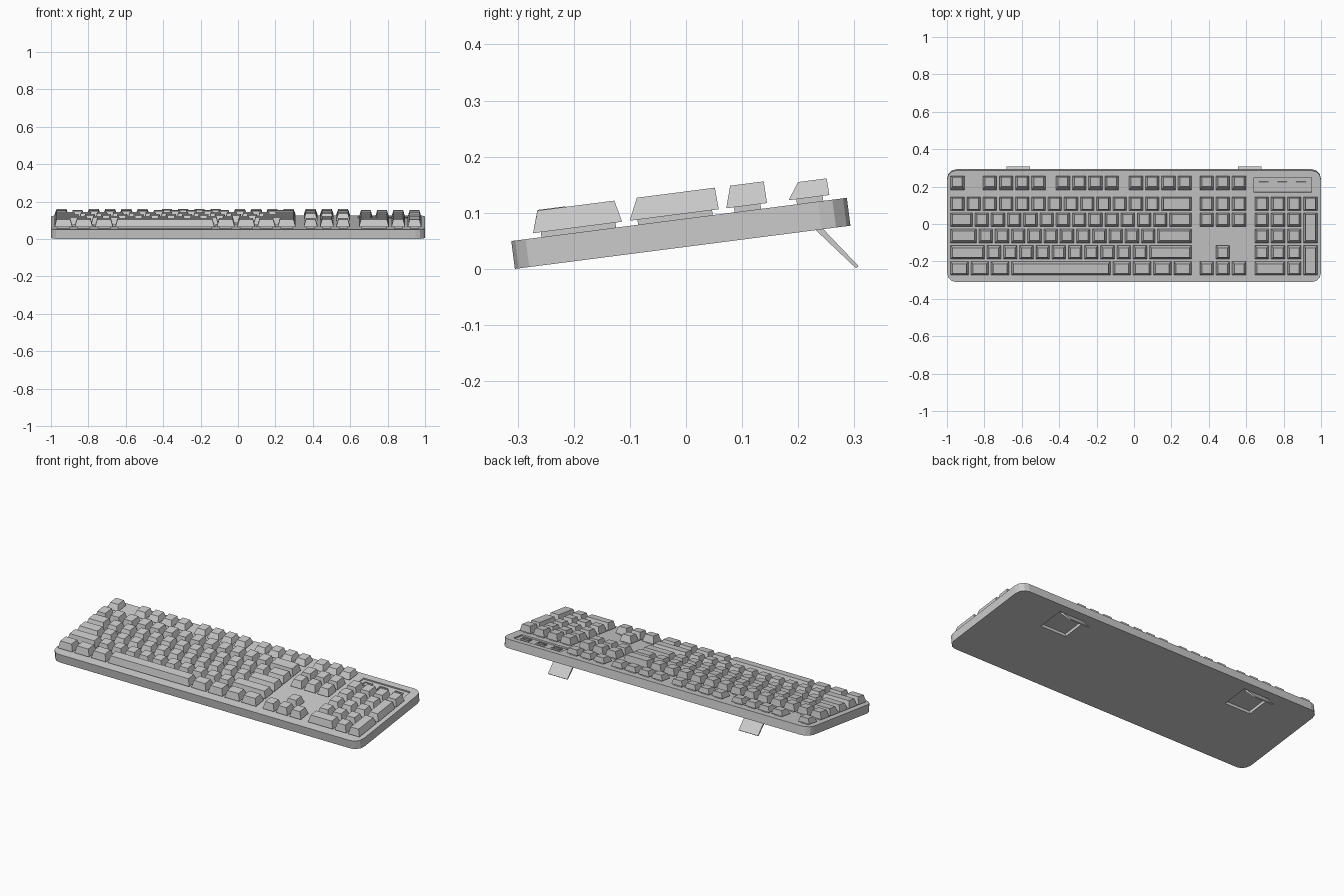
import bpy, bmesh, math
from mathutils import Matrix, Vector

cube = bpy.data.objects.get("Cube")
if cube:
    bpy.data.objects.remove(cube)

U = 0.0868            # key pitch
GAP = 0.0135          # space between keycaps
X0 = -0.9875          # left edge of the key grid
Y0 = 0.0335           # front edge of the key grid
LENGTH, THICK = 0.603, 0.05
TILT = Matrix.Translation((0, -0.305, 0)) @ Matrix.Rotation(math.radians(7.34), 4, 'X')

grey = bpy.data.materials.new("grey_plastic")
grey.use_nodes = True
colour = (0.6, 0.6, 0.6, 1)
grey.diffuse_color = colour
grey.node_tree.nodes["Principled BSDF"].inputs["Base Color"].default_value = colour


def finish(name, bm, matrix=TILT):
    """Turn a bmesh into a named object, tilted with the case."""
    bmesh.ops.recalc_face_normals(bm, faces=bm.faces)
    mesh = bpy.data.meshes.new(name)
    bm.to_mesh(mesh)
    bm.free()
    mesh.transform(matrix)
    mesh.materials.append(grey)
    obj = bpy.data.objects.new(name, mesh)
    bpy.context.collection.objects.link(obj)
    return obj


def loft(bm, lower, upper):
    """Close the space between two matching outlines."""
    a = [bm.verts.new(p) for p in lower]
    b = [bm.verts.new(p) for p in upper]
    bm.faces.new(a[::-1])
    bm.faces.new(b)
    n = len(a)
    for i in range(n):
        j = (i + 1) % n
        bm.faces.new((a[i], a[j], b[j], b[i]))


def rect(x1, x2, y1, y2, z):
    return [Vector(p) for p in ((x1, y1, z), (x2, y1, z), (x2, y2, z), (x1, y2, z))]


def box(bm, x1, x2, y1, y2, z1, z2):
    loft(bm, rect(x1, x2, y1, y2, z1), rect(x1, x2, y1, y2, z2))


def cut(obj, bm):
    """Subtract a shape and discard the cutter."""
    cutter = finish("cutter", bm)
    cutter.hide_render = True
    mod = obj.modifiers.new("cut", 'BOOLEAN')
    mod.operation, mod.solver, mod.object = 'DIFFERENCE', 'EXACT', cutter
    bpy.context.view_layer.objects.active = obj
    bpy.ops.object.modifier_apply(modifier=mod.name)
    bpy.data.objects.remove(cutter)


# Case: a slab with faceted round corners
def case_outline(z, r=0.052, steps=3):
    pts = []
    for q, (sx, y) in enumerate(((1, LENGTH - r), (-1, LENGTH - r), (-1, r), (1, r))):
        for i in range(steps + 1):
            a = (q + i / steps) * math.pi / 2
            pts.append(Vector((sx * (1 - r) + r * math.cos(a), y + r * math.sin(a), z)))
    return pts


bm = bmesh.new()
loft(bm, case_outline(0), case_outline(THICK))
case = finish("case", bm)

# Pockets for the feet underneath and the indicator panel on top
for side in (-1, 1):
    bm = bmesh.new()
    box(bm, side * 0.62 - 0.083, side * 0.62 + 0.083, 0.40, 0.555, -0.02, 0.018)
    cut(case, bm)
bm = bmesh.new()
box(bm, 0.642, 0.948, 0.485, 0.565, THICK - 0.008, THICK + 0.02)
cut(case, bm)

# Indicator lamps, each a raised frame around a sunken lens
bm = bmesh.new()
for x in (0.693, 0.793, 0.893):
    y, base, top = 0.525, THICK - 0.009, THICK - 0.001
    for s in (-1, 1):
        box(bm, x - 0.026, x + 0.026, y + s * 0.013 - 0.003, y + s * 0.013 + 0.003, base, top)
        box(bm, x + s * 0.023 - 0.003, x + s * 0.023 + 0.003, y - 0.01, y + 0.01, base, top)
    box(bm, x - 0.02, x + 0.02, y - 0.01, y + 0.01, base, top - 0.004)
finish("indicator_lamps", bm)


# Keys: tapered caps on short stems
def key(bm, col, row, width, tall, front, back, height):
    x1 = X0 + col * U + GAP / 2
    x2 = x1 + width * U - GAP
    y1 = Y0 + row * U + GAP / 2
    y2 = y1 + tall * U - GAP
    box(bm, x1 + 0.014, x2 - 0.014, y1 + 0.014, y2 - 0.012, THICK - 0.002, 0.06)
    loft(bm, rect(x1, x2, y1, y2, 0.059),
         rect(x1 + 0.011, x2 - 0.011, y1 + front, y2 - back, height))


NAV, PAD = 15.35, 18.75
ones = lambda n: [1] * n
# name, row position, cap slope front and back, cap top, runs of (start, widths)
ROWS = [
    ("bottom_row_keys", 0, 0.013, 0.009, 0.099,
     [(0, [1.25] * 3 + [6.25] + [1.25] * 4), (NAV, ones(3)), (PAD, [2, 1])]),
    ("shift_row_keys", 1, 0.013, 0.009, 0.098,
     [(0, [2.25] + ones(10) + [2.75]), (NAV + 1, ones(1)), (PAD, ones(3))]),
    ("home_row_keys", 2, 0.018, 0.004, 0.097,
     [(0, [1.75] + ones(11) + [2.25]), (PAD, ones(3))]),
    ("upper_row_keys", 3, 0.018, 0.002, 0.097,
     [(0, [1.5] + ones(12) + [1.5]), (NAV, ones(3)), (PAD, ones(3))]),
    ("number_row_keys", 4, 0.012, 0.001, 0.098,
     [(0, ones(13) + [2]), (NAV, ones(3)), (PAD, ones(4))]),
    ("function_row_keys", 5.29, 0.021, 0.001, 0.089,
     [(0, ones(1)), (2, ones(4)), (6.5, ones(4)), (11, ones(4)), (NAV, ones(3))]),
]
for name, row, front, back, height, runs in ROWS:
    bm = bmesh.new()
    for col, widths in runs:
        for w in widths:
            key(bm, col, row, w, 1, front, back, height)
            col += w
    finish(name, bm)

# Double-height keys at the right of the number pad
for name, row, front, back in (("pad_enter_key", 0, 0.013, 0.009), ("pad_plus_key", 2, 0.018, 0.002)):
    bm = bmesh.new()
    key(bm, PAD + 3, row, 1, 2, front, back, 0.098)
    finish(name, bm)

# Folding feet: slanted plates reaching the ground
profile = [(0.235, 0.081), (0.3075, 0.005), (0.303, 0.001), (0.222, 0.078)]
for name, x in (("right_foot", -0.62), ("left_foot", 0.62)):
    bm = bmesh.new()
    loft(bm, *([(x + dx, y, z) for y, z in profile] for dx in (-0.063, 0.063)))
    finish(name, bm, Matrix())
